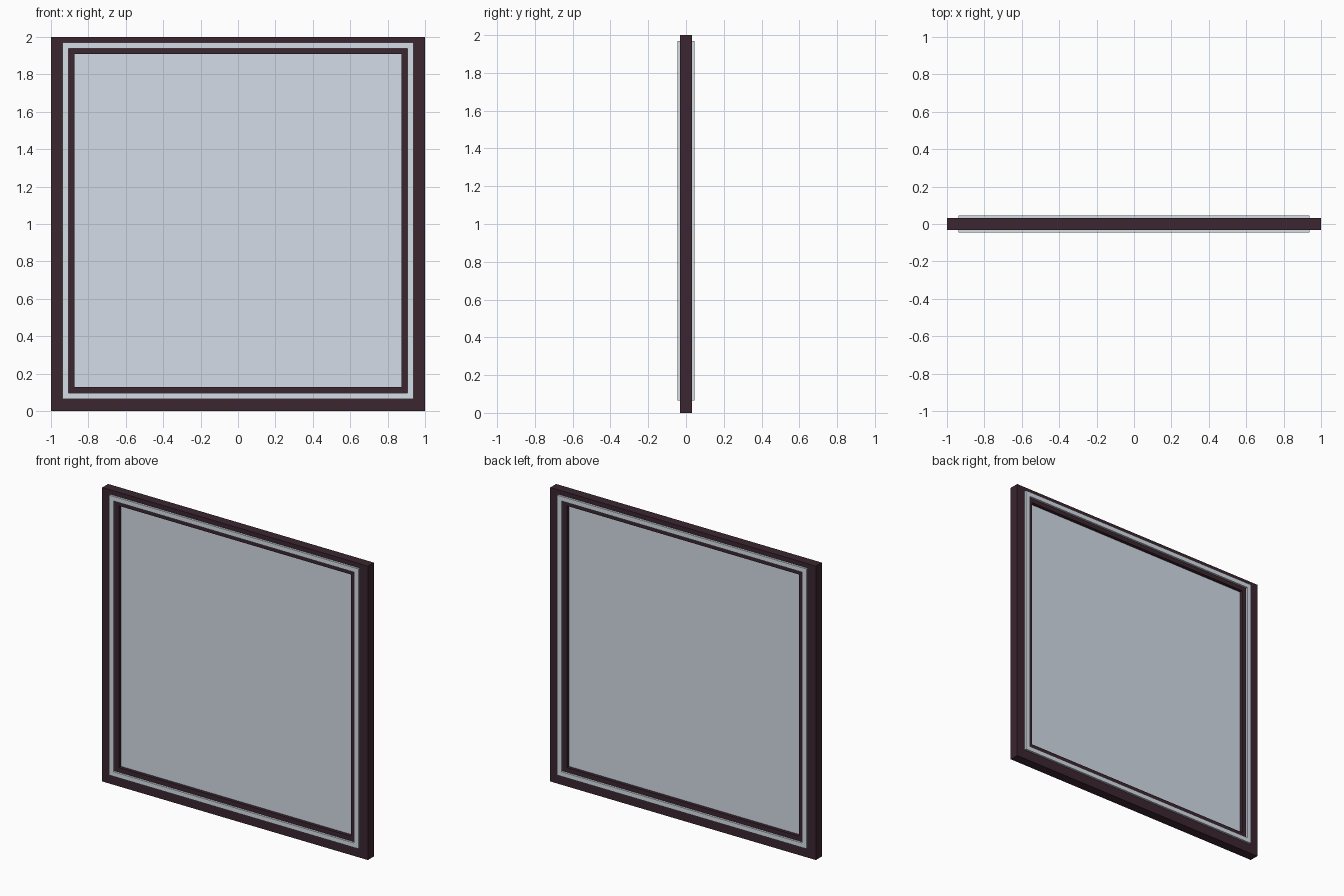
import bpy
import bmesh

if "Cube" in bpy.data.objects:
    bpy.data.objects.remove(bpy.data.objects["Cube"])


def material(name, color):
    mat = bpy.data.materials.new(name)
    mat.diffuse_color = color
    mat.use_nodes = True
    mat.node_tree.nodes["Principled BSDF"].inputs["Base Color"].default_value = mat.diffuse_color
    return mat


def finish(name, bm, mat):
    bmesh.ops.recalc_face_normals(bm, faces=bm.faces)
    mesh = bpy.data.meshes.new(name)
    bm.to_mesh(mesh)
    bm.free()
    mesh.materials.append(mat)
    obj = bpy.data.objects.new(name, mesh)
    bpy.context.collection.objects.link(obj)
    return obj


def ring(name, outer, inner, y0, y1, mat):
    """Rectangular ring with mitred corners; outer/inner = (half width, z low, z high)."""
    bm = bmesh.new()
    loops = []
    for (w, lo, hi), y in ((outer, y0), (inner, y0), (inner, y1), (outer, y1)):
        corners = ((-w, lo), (w, lo), (w, hi), (-w, hi))
        loops.append([bm.verts.new((x, y, z)) for x, z in corners])
    for k in range(4):
        a, b = loops[k], loops[(k + 1) % 4]
        for i in range(4):
            j = (i + 1) % 4
            bm.faces.new((a[i], a[j], b[j], b[i]))
    return finish(name, bm, mat)


def panel(name, rect, depth, mat):
    w, lo, hi = rect
    bm = bmesh.new()
    bmesh.ops.create_cube(bm, size=1)
    bmesh.ops.scale(bm, vec=(2 * w, depth, hi - lo), verts=bm.verts)
    bmesh.ops.translate(bm, vec=(0, 0, (lo + hi) / 2), verts=bm.verts)
    return finish(name, bm, mat)


dark = material("dark_frame", (0.043, 0.019, 0.029, 1))
silver = material("pale_trim", (0.67, 0.73, 0.80, 1))
glass = material("glass", (0.66, 0.72, 0.80, 0.5))

# Main frame
opening = (0.875, 0.128, 1.909)
ring("window_frame", (1.0, 0.0, 2.0), opening, -0.032, 0.032, dark)

# Raised trim on both faces, seated slightly into the frame
for name, side in (("front_trim", -1), ("back_trim", 1)):
    ring(name, (0.938, 0.065, 1.97), (0.907, 0.096, 1.939),
         side * 0.028, side * 0.046, silver)

# Recessed pane
panel("glass_pane", opening, 0.02, glass)
